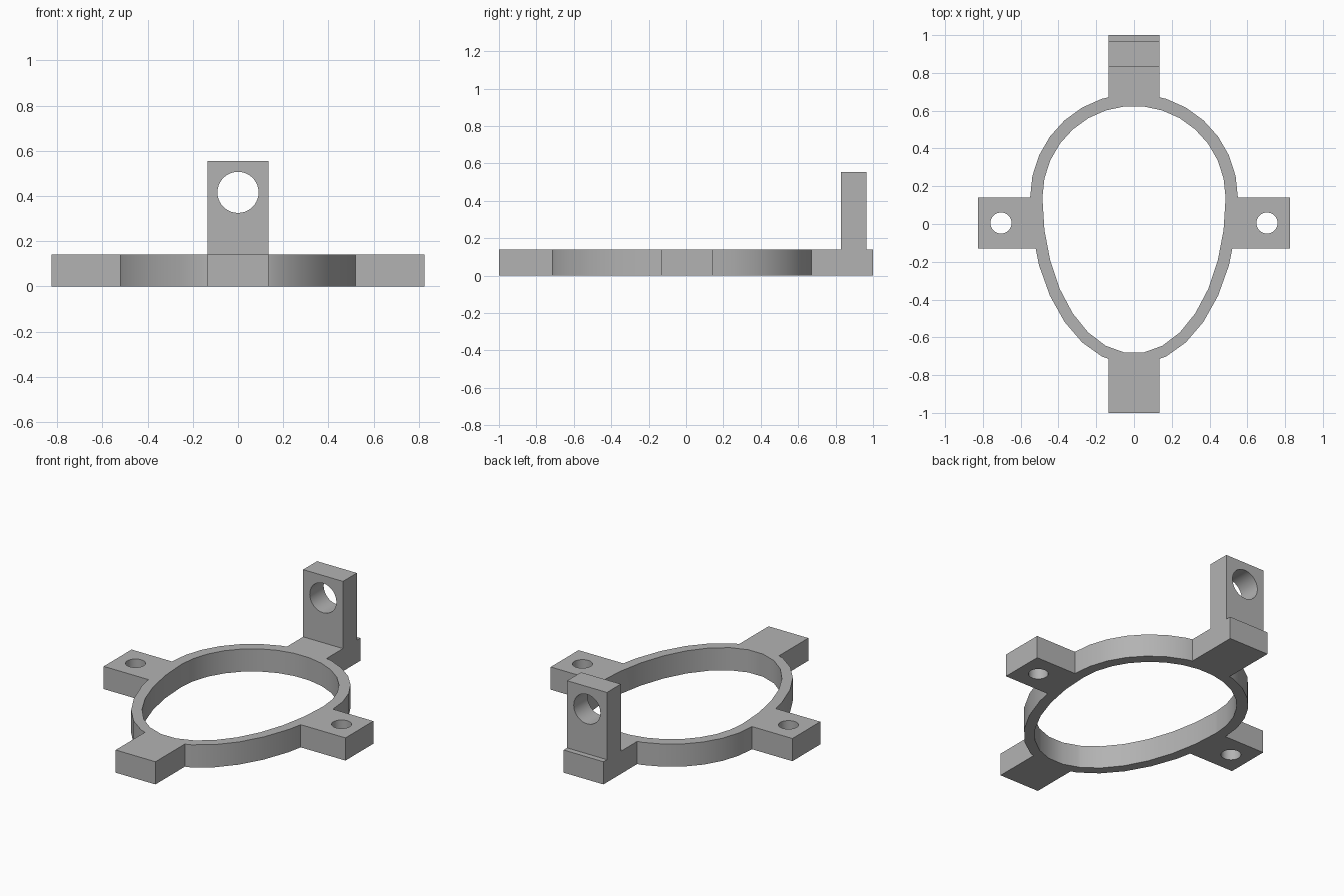
import bpy, bmesh
from math import sin, cos, pi, radians
from mathutils import Matrix

if "Cube" in bpy.data.objects:
    bpy.data.objects.remove(bpy.data.objects["Cube"])

THICK = 0.14      # plate thickness
HALF = 0.136      # half width of every tab
EGG_Y = 0.14      # widest line of the egg
TAB_Y = 0.005     # centre line of the side tabs

grey = bpy.data.materials.new("plain grey")
grey.use_nodes = True
grey.diffuse_color = (0.45, 0.45, 0.45, 1)
grey.node_tree.nodes["Principled BSDF"].inputs["Base Color"].default_value = grey.diffuse_color


def finish(name, bm):
    bmesh.ops.recalc_face_normals(bm, faces=bm.faces)
    mesh = bpy.data.meshes.new(name)
    bm.to_mesh(mesh)
    bm.free()
    mesh.materials.append(grey)
    obj = bpy.data.objects.new(name, mesh)
    bpy.context.collection.objects.link(obj)
    return obj


def box(name, x0, x1, y0, y1, z0, z1):
    bm = bmesh.new()
    bmesh.ops.create_cube(bm, size=1)
    for v in bm.verts:
        v.co.x = x1 if v.co.x > 0 else x0
        v.co.y = y1 if v.co.y > 0 else y0
        v.co.z = z1 if v.co.z > 0 else z0
    return finish(name, bm)


def egg(name, radius, front, z0, z1, steps=30):
    """Egg prism: round at the back, stretched towards the front."""
    bm = bmesh.new()
    ring = []
    for i in range(steps):
        a = 2 * pi * (i + 0.5) / steps
        depth = radius if cos(a) > 0 else front
        ring.append(bm.verts.new((radius * sin(a), EGG_Y + depth * cos(a), z0)))
    face = bm.faces.new(ring)
    top = bmesh.ops.extrude_face_region(bm, geom=[face])
    for v in top["geom"]:
        if isinstance(v, bmesh.types.BMVert):
            v.co.z = z1
    return finish(name, bm)


def rod(name, radius, place, tilt=0):
    bm = bmesh.new()
    bmesh.ops.create_cone(
        bm, cap_ends=True, segments=40, radius1=radius, radius2=radius, depth=0.5,
        matrix=Matrix.Translation(place) @ Matrix.Rotation(radians(tilt), 4, "X"))
    return finish(name, bm)


def combine(target, tool, operation):
    mod = target.modifiers.new(operation.lower(), "BOOLEAN")
    mod.operation = operation
    mod.solver = "EXACT"
    mod.object = tool
    bpy.context.view_layer.objects.active = target
    bpy.ops.object.modifier_apply(modifier=mod.name)
    bpy.data.objects.remove(tool)


def smooth(obj):
    bpy.ops.object.select_all(action="DESELECT")
    obj.select_set(True)
    bpy.context.view_layer.objects.active = obj
    bpy.ops.object.shade_smooth_by_angle(angle=radians(30))


# Egg-shaped ring with four tabs
frame = egg("ring_frame", 0.55, 0.885, 0, THICK)
tabs = [
    box("front_tab", -HALF, HALF, -1, -0.5, 0, THICK),
    box("back_tab", -HALF, HALF, 0.5, 1, 0, THICK),
    box("right_tab", -0.826, -0.4, TAB_Y - HALF, TAB_Y + HALF, 0, THICK),
    box("left_tab", 0.4, 0.826, TAB_Y - HALF, TAB_Y + HALF, 0, THICK),
]
for tab in tabs:
    combine(frame, tab, "UNION")
combine(frame, egg("opening", 0.485, 0.825, -0.1, THICK + 0.1), "DIFFERENCE")

# Screw holes in the side tabs
for side in (-1, 1):
    combine(frame, rod("screw_hole", 0.056, (side * 0.704, TAB_Y, THICK / 2)), "DIFFERENCE")
smooth(frame)

# Upright lug with its cross hole
lug = box("upright_lug", -HALF, HALF, 0.83, 0.966, THICK, 0.555)
combine(lug, rod("lug_hole", 0.091, (0, 0.9, 0.416), 90), "DIFFERENCE")
smooth(lug)
